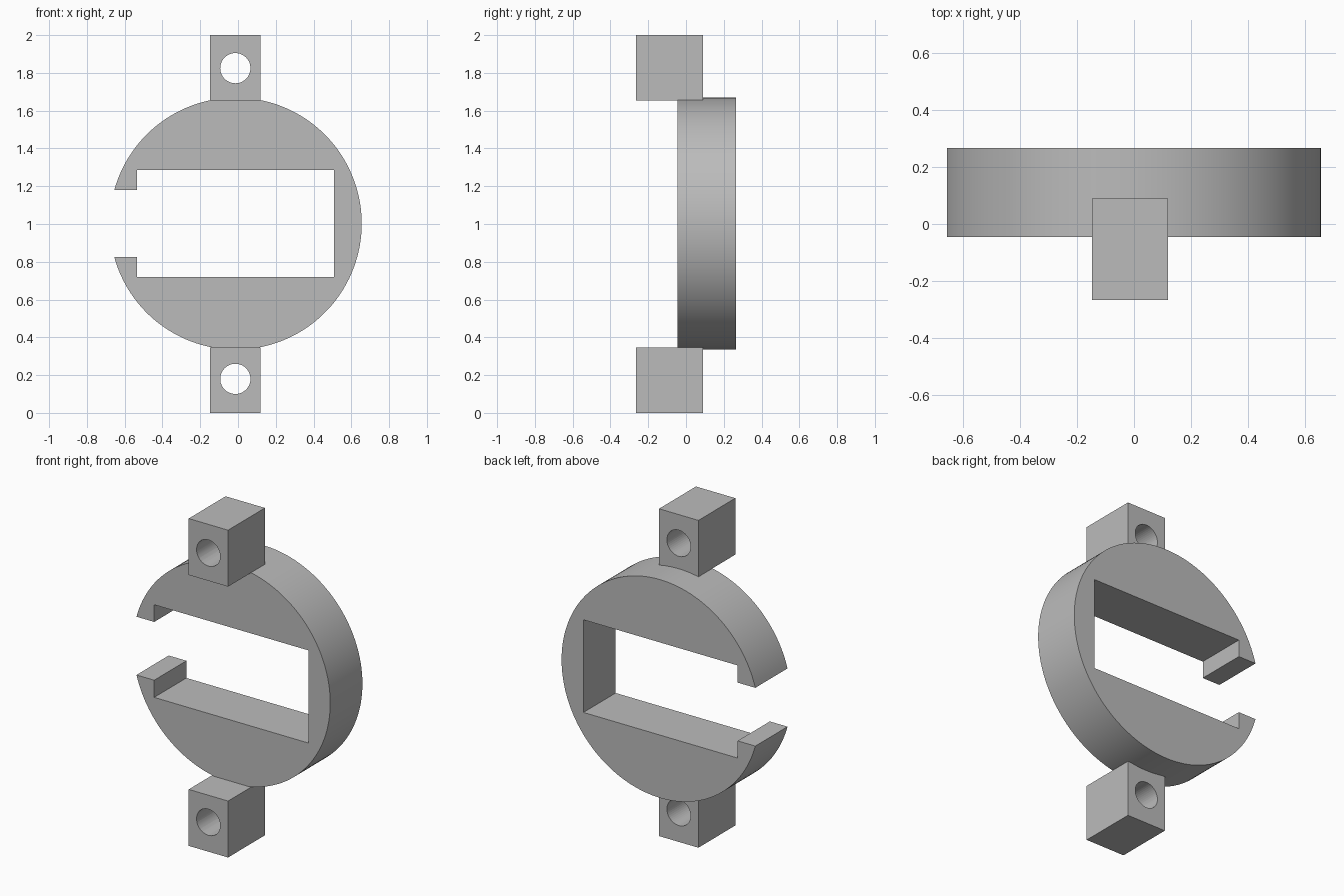
import bpy
import bmesh
from math import asin, cos, sin, pi

cube = bpy.data.objects.get("Cube")
if cube:
    bpy.data.objects.remove(cube, do_unlink=True)

# Single plain grey material
grey = bpy.data.materials.new("plain_grey")
grey.use_nodes = True
COLOUR = (0.5, 0.5, 0.5, 1)
grey.diffuse_color = COLOUR
grey.node_tree.nodes["Principled BSDF"].inputs["Base Color"].default_value = COLOUR

CX, CZ = -0.012, 1.0


def arc(x, z, radius, start, end, steps):
    angles = [start + (end - start) * i / steps for i in range(steps + 1)]
    return [(x + radius * cos(a), z + radius * sin(a)) for a in angles]


def extrude_outline(name, outline, y0, y1):
    """Extrude a closed x-z outline from y0 to y1."""
    bm = bmesh.new()
    face = bm.faces.new([bm.verts.new((x, y0, z)) for x, z in outline])
    result = bmesh.ops.extrude_face_region(bm, geom=[face])
    moved = [v for v in result["geom"] if isinstance(v, bmesh.types.BMVert)]
    bmesh.ops.translate(bm, verts=moved, vec=(0, y1 - y0, 0))
    bmesh.ops.recalc_face_normals(bm, faces=bm.faces)
    mesh = bpy.data.meshes.new(name)
    bm.to_mesh(mesh)
    bm.free()
    mesh.materials.append(grey)
    obj = bpy.data.objects.new(name, mesh)
    bpy.context.collection.objects.link(obj)
    return obj


def smooth(obj):
    bpy.ops.object.select_all(action="DESELECT")
    obj.select_set(True)
    bpy.context.view_layer.objects.active = obj
    bpy.ops.object.shade_smooth_by_angle(angle=pi / 6)


# Round clamp body with a rectangular window and a narrower side mouth
RADIUS, MOUTH, WINDOW = 0.667, 0.178, 0.283
LEFT, RIGHT = -0.535, 0.507
tip = pi - asin(MOUTH / RADIUS)
outline = arc(CX, CZ + 0.002, RADIUS, tip, -tip, 128)
outline += [(LEFT, CZ - MOUTH + 0.002), (LEFT, CZ - WINDOW + 0.002),
            (RIGHT, CZ - WINDOW + 0.002), (RIGHT, CZ + WINDOW + 0.002),
            (LEFT, CZ + WINDOW + 0.002), (LEFT, CZ + MOUTH + 0.002)]
smooth(extrude_outline("clamp_ring", outline, -0.045, 0.266))

# Mounting lugs above and below, each with a through hole
LUG_X, HALF_WIDTH, LUG_HEIGHT = -0.014, 0.133, 0.345
for name, bottom, hole_z in (("upper_lug", 2 - LUG_HEIGHT, 1.825),
                             ("lower_lug", 0, 0.18)):
    x0, x1 = LUG_X - HALF_WIDTH, LUG_X + HALF_WIDTH
    top = bottom + LUG_HEIGHT
    lug = extrude_outline(name, [(x0, bottom), (x1, bottom), (x1, top), (x0, top)],
                          -0.266, 0.09)
    circle = arc(LUG_X, hole_z, 0.08, 0, 2 * pi, 48)[:-1]
    cutter = extrude_outline("hole_cutter", circle, -0.4, 0.2)
    cutter.hide_render = True
    cut = lug.modifiers.new("hole", "BOOLEAN")
    cut.operation, cut.solver, cut.object = "DIFFERENCE", "EXACT", cutter
    smooth(lug)
    bpy.ops.object.modifier_apply(modifier=cut.name)
    bpy.data.objects.remove(cutter, do_unlink=True)
    smooth(lug)
